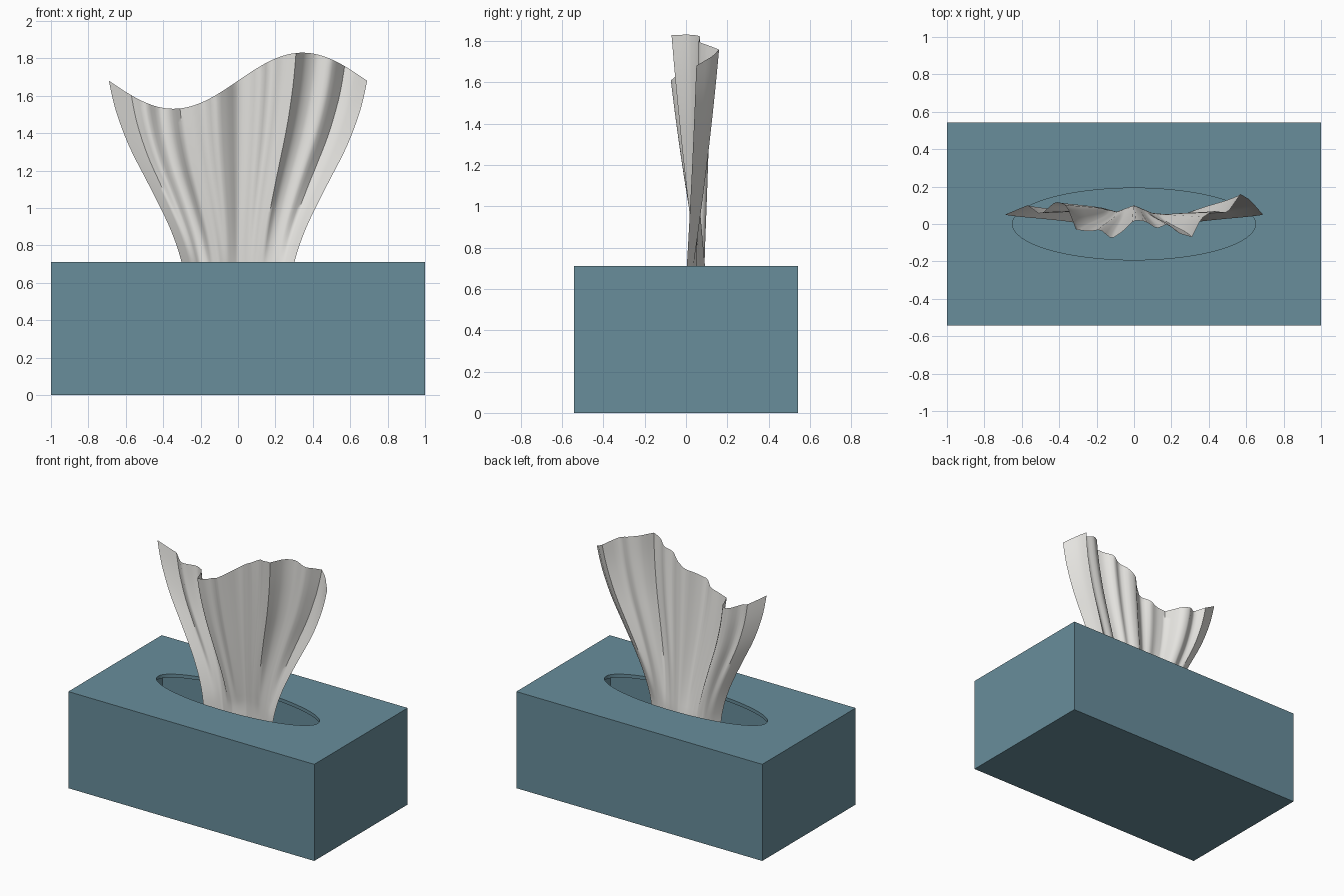
import bpy, bmesh, math
from mathutils import Matrix

if "Cube" in bpy.data.objects:
    bpy.data.objects.remove(bpy.data.objects["Cube"])


def material(name, color):
    m = bpy.data.materials.new(name)
    m.diffuse_color = (*color, 1)
    m.use_nodes = True
    m.node_tree.nodes["Principled BSDF"].inputs["Base Color"].default_value = m.diffuse_color
    return m


def add_mesh(name, bm, mat=None):
    me = bpy.data.meshes.new(name)
    bm.to_mesh(me)
    bm.free()
    ob = bpy.data.objects.new(name, me)
    bpy.context.collection.objects.link(ob)
    if mat:
        me.materials.append(mat)
    return ob


def box(name, size, z, mat=None):
    bm = bmesh.new()
    bmesh.ops.create_cube(bm, size=1, matrix=Matrix.Translation((0, 0, z)) @ Matrix.Diagonal((*size, 1)))
    return add_mesh(name, bm, mat)


def cut(ob, cutter):
    mod = ob.modifiers.new("cut", 'BOOLEAN')
    mod.operation = 'DIFFERENCE'
    mod.solver = 'EXACT'
    mod.object = cutter
    bpy.context.view_layer.objects.active = ob
    bpy.ops.object.modifier_apply(modifier=mod.name)
    bpy.data.objects.remove(cutter)


def sample(pts, x):
    for (a, p), (b, q) in zip(pts, pts[1:]):
        if x <= b:
            return p + (q - p) * (x - a) / (b - a)
    return pts[-1][1]


teal = material("card_teal", (0.14, 0.27, 0.33))
white = material("tissue_white", (0.80, 0.79, 0.76))

# Hollow cardboard box with an oval opening in the lid
H, WALL = 0.71, 0.025
carton = box("carton", (2, 1.085, H), H / 2, teal)
cut(carton, box("cavity", (2 - 2 * WALL, 1.085 - 2 * WALL, H - 2 * WALL), H / 2))
bm = bmesh.new()
bmesh.ops.create_cone(bm, cap_ends=True, segments=64, radius1=1, radius2=1, depth=0.2,
                      matrix=Matrix.Translation((0, 0, H)) @ Matrix.Diagonal((0.65, 0.192, 1, 1)))
cut(carton, add_mesh("oval_cutter", bm))

# Tissue: one pleated sheet, blended from base folds to top folds and flaring out
base_folds = [(-1, 0), (-.67, .09), (-.33, .065), (0, .10), (.33, .06), (.67, .05), (1, 0)]
top_folds = [(-.69, .05), (-.57, .10), (-.50, .05), (-.42, .12), (-.36, .10), (-.31, -.03),
             (-.24, -.04), (-.18, -.03), (-.12, -.08), (-.06, -.04), (0, .02), (.06, .015),
             (.12, -.025), (.18, 0), (.24, -.05), (.31, -.07), (.36, .03), (.42, .07),
             (.50, .06), (.57, .16), (.62, .13), (.69, .05)]
Z0, COLS, ROWS = 0.5, 69, 28


def half_width(t):
    # Bezier-like flare from neck to hem
    pts = [(0, .27), (.10, .283), (.18, .30), (.30, .346), (.41, .405), (.55, .49),
           (.69, .577), (.80, .629), (.90, .667), (1, .69)]
    return sum(sample(pts, min(1, max(0, t + d))) for d in (-.04, 0, .04)) / 3 if t < 0.95 else sample(pts, t)


bm = bmesh.new()
grid = []
for r in range(ROWS + 1):
    t = r / ROWS
    row = []
    for c in range(COLS + 1):
        u = -1 + 2 * c / COLS
        hem = 1.68 + 0.15 * math.sin(math.pi * u)
        z = Z0 + (hem - Z0) * t
        s = max(0, (t - 0.12) / 0.88)
        s = s + 0.25 * s * (1 - s)
        y = sample(base_folds, u) * (1 - s) + sample(top_folds, u * 0.69) * s
        row.append(bm.verts.new((u * half_width(t), y, z)))
    grid.append(row)
for a, b in zip(grid, grid[1:]):
    for c in range(COLS):
        bm.faces.new((a[c], a[c + 1], b[c + 1], b[c]))
tissue = add_mesh("tissue", bm, white)

# Smooth shading with crisp edges
bpy.ops.object.select_all(action='DESELECT')
for ob, angle in ((carton, 30), (tissue, 60)):
    bpy.context.view_layer.objects.active = ob
    ob.select_set(True)
    bpy.ops.object.shade_smooth_by_angle(angle=math.radians(angle))
    ob.select_set(False)
